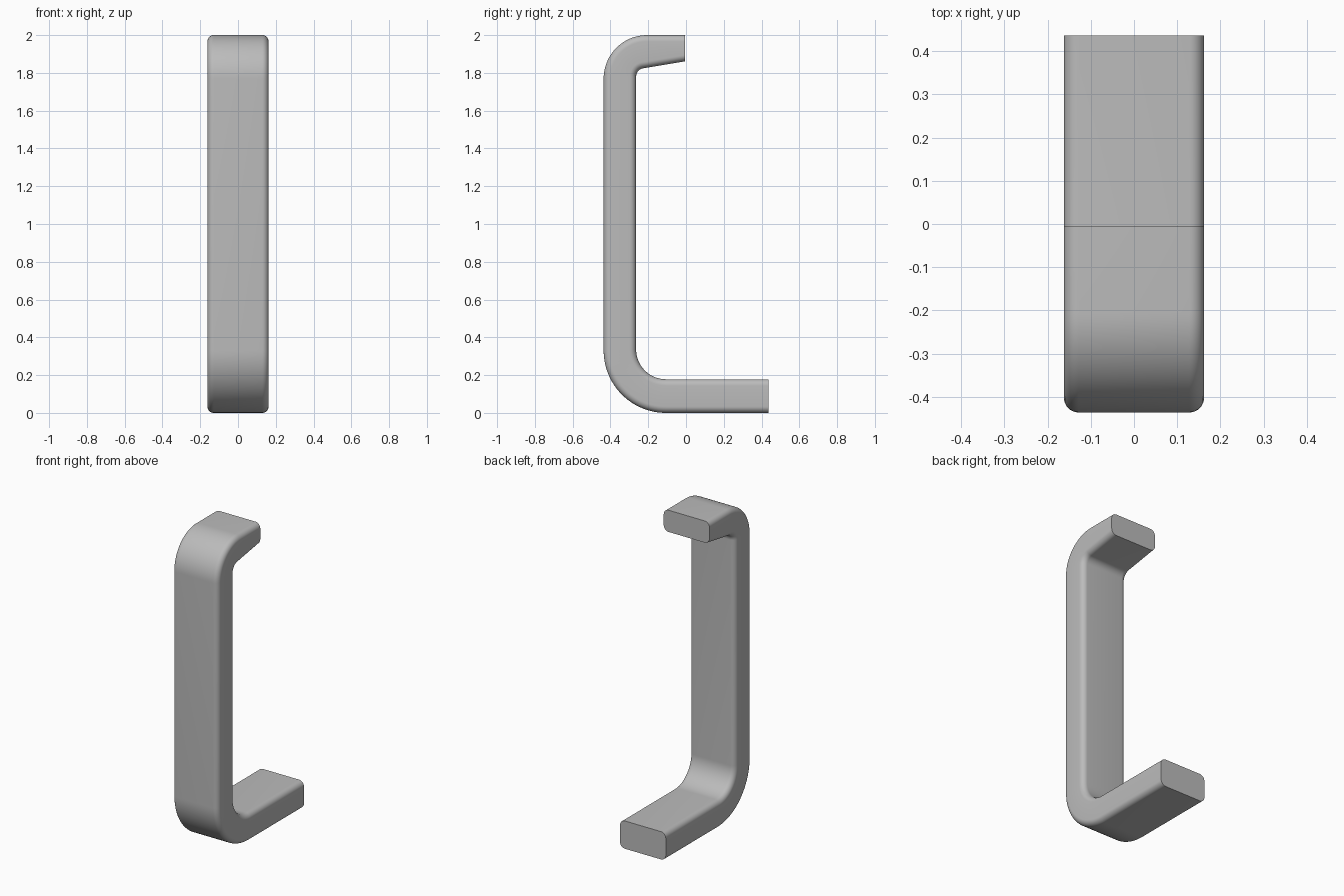
import bpy, bmesh, math
from mathutils import Vector

if "Cube" in bpy.data.objects:
    bpy.data.objects.remove(bpy.data.objects["Cube"])

HALF_W = 0.162   # half width of the bar
R = 0.034        # rounding of the long edges

grey = bpy.data.materials.new("satin grey")
grey.diffuse_color = (0.5, 0.5, 0.5, 1)
grey.use_nodes = True
grey.node_tree.nodes["Principled BSDF"].inputs["Base Color"].default_value = grey.diffuse_color


def arc(cy, cz, r, a0, a1, n=24):
    """Points (y, z) along an arc, angles in degrees."""
    return [Vector((cy + r * math.cos(math.radians(a0 + (a1 - a0) * i / n)),
                    cz + r * math.sin(math.radians(a0 + (a1 - a0) * i / n))))
            for i in range(n + 1)]


# Side profile: matching outer and inner edges of the bar
outer = ([Vector((0.436, 0.0))] + arc(-0.106, 0.33, 0.33, 270, 180)
         + arc(-0.206, 1.77, 0.23, 180, 90) + [Vector((-0.006, 2.0))])
inner = ([Vector((0.436, 0.178))] + arc(-0.106, 0.336, 0.158, 270, 180)
         + arc(-0.219, 1.78, 0.045, 180, 99.5) + [Vector((-0.006, 1.861))])

# Loft a rounded rectangle along the profile
bm = bmesh.new()
rings = []
for o, i in zip(outer, inner):
    thick = (i - o).length
    across = (i - o) / thick
    ring = []
    for sx, st, start in ((1, 1, 0), (-1, 1, 90), (-1, -1, 180), (1, -1, 270)):
        for k in range(9):
            a = math.radians(start + 90 * k / 8)
            x = sx * (HALF_W - R) + R * math.cos(a)
            t = st * (thick / 2 - R) + R * math.sin(a)
            p = o + across * (thick / 2 + t)
            ring.append(bm.verts.new((x, p.x, p.y)))
    rings.append(ring)

for a, b in zip(rings, rings[1:]):
    n = len(a)
    for k in range(n):
        bm.faces.new((a[k], a[(k + 1) % n], b[(k + 1) % n], b[k]))

# Flat end caps
bm.faces.new(rings[0])
bm.faces.new(rings[-1])
bmesh.ops.recalc_face_normals(bm, faces=bm.faces)

mesh = bpy.data.meshes.new("bent_bar")
bm.to_mesh(mesh)
bm.free()
mesh.materials.append(grey)
bar = bpy.data.objects.new("bent_bar", mesh)
bpy.context.collection.objects.link(bar)
bpy.context.view_layer.objects.active = bar
bar.select_set(True)
bpy.ops.object.shade_smooth_by_angle(angle=math.radians(35))
